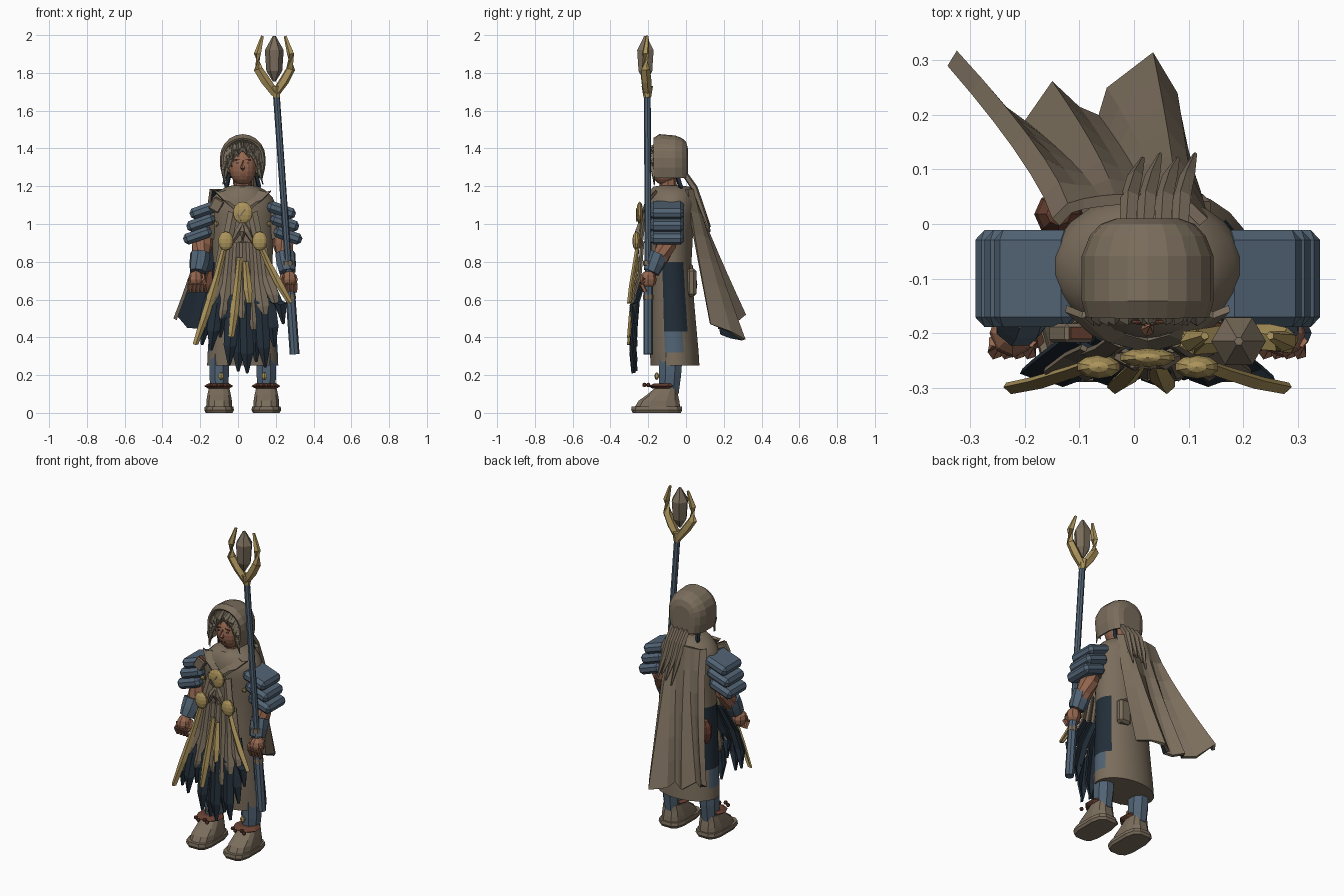
import bpy, bmesh, math, random
from mathutils import Vector, Matrix

random.seed(4)
if "Cube" in bpy.data.objects:
    bpy.data.objects.remove(bpy.data.objects["Cube"])
CX = 0.025  # body centre line


def make_mat(name, r, g, b):
    m = bpy.data.materials.new(name)
    m.use_nodes = True
    m.diffuse_color = (r, g, b, 1)
    m.node_tree.nodes["Principled BSDF"].inputs["Base Color"].default_value = (r, g, b, 1)
    return m


TAUPE = make_mat("taupe cloth", .195, .153, .107)
BLUE = make_mat("steel blue", .083, .125, .175)
NAVY = make_mat("navy cloth", .016, .027, .04)
GOLD = make_mat("old gold", .41, .295, .105)
SKIN = make_mat("skin", .3, .135, .08)
LEATHER = make_mat("red leather", .14, .052, .032)
HAIR = make_mat("hair", .2, .168, .12)


def finish(name, bm, *mats, normals=True):
    if normals:
        bmesh.ops.recalc_face_normals(bm, faces=bm.faces)
    me = bpy.data.meshes.new(name)
    bm.to_mesh(me)
    bm.free()
    for m in mats:
        me.materials.append(m)
    ob = bpy.data.objects.new(name, me)
    bpy.context.scene.collection.objects.link(ob)
    return ob


def solidify(ob, t, offset=0.0, inner=0):
    mod = ob.modifiers.new("thickness", "SOLIDIFY")
    mod.thickness, mod.offset, mod.material_offset = t, offset, inner
    return ob


def skin_rings(bm, rings, closed=True, caps=True):
    rows = [[bm.verts.new(p) for p in r] for r in rings]
    n = len(rows[0])
    for a, b in zip(rows, rows[1:]):
        for i in range(n if closed else n - 1):
            j = (i + 1) % n
            bm.faces.new((a[i], a[j], b[j], b[i]))
    if caps:
        bm.faces.new(rows[0])
        bm.faces.new(rows[-1])


def loft(name, rings, n, *mats, power=1.0):
    """Stack of rounded rings: (z, centre x, centre y, radius x, radius y)."""
    def ring(z, cx, cy, rx, ry):
        out = []
        for i in range(n):
            a = math.tau * (i + .5) / n
            c, s = math.cos(a), math.sin(a)
            out.append((cx + rx * math.copysign(abs(c) ** power, c),
                        cy + ry * math.copysign(abs(s) ** power, s), z))
        return out
    bm = bmesh.new()
    skin_rings(bm, [ring(*r) for r in rings])
    return finish(name, bm, *mats)


def tube(name, pts, radii, n, mat):
    pts = [Vector(p) for p in pts]
    rings = []
    for i, p in enumerate(pts):
        q = (pts[min(i + 1, len(pts) - 1)] - pts[max(i - 1, 0)]).to_track_quat("Z", "Y")
        rings.append([p + q @ Vector((math.cos(math.tau * k / n), math.sin(math.tau * k / n), 0)) * radii[i]
                      for k in range(n)])
    bm = bmesh.new()
    skin_rings(bm, rings)
    return finish(name, bm, mat)


def ball(name, loc, size, mat, u=10, v=7):
    bm = bmesh.new()
    bmesh.ops.create_uvsphere(bm, u_segments=u, v_segments=v, radius=1,
                              matrix=Matrix.Translation(loc) @ Matrix.Diagonal((*size, 1)))
    return finish(name, bm, mat)


def box(name, loc, size, mat, tilt=0.0, bevel=0.0):
    bm = bmesh.new()
    bmesh.ops.create_cube(bm, size=1, matrix=Matrix.Translation(loc) @ Matrix.Rotation(tilt, 4, "Y")
                          @ Matrix.Diagonal((*size, 1)))
    if bevel:
        bmesh.ops.bevel(bm, geom=bm.edges[:], offset=bevel, segments=1, affect="EDGES")
    return finish(name, bm, mat)


def strip(name, rows, mat, fold=.012, t=.01):
    """Creased ribbon of cloth: rows of (x, y, z, half width)."""
    bm = bmesh.new()
    skin_rings(bm, [[(x - w, y, z + w * .3), (x, y - fold, z), (x + w, y, z + w * .3)] for x, y, z, w in rows],
               closed=False, caps=False)
    return solidify(finish(name, bm, mat), t)


# Robe: torso and skirt, with dark panels showing at both hips
robe = loft("robe", [(.25, CX, -.058, .19, .13), (.32, CX, -.062, .187, .13), (.43, CX, -.068, .18, .126),
                     (.6, CX, -.075, .17, .118), (.8, CX, -.083, .158, .113), (.95, CX, -.08, .167, .118),
                     (1.05, CX, -.078, .178, .13), (1.1, CX, -.077, .178, .132), (1.14, CX, -.077, .16, .127),
                     (1.175, CX, -.077, .126, .115), (1.197, CX, -.077, .088, .097), (1.205, CX, -.08, .05, .05)],
            24, TAUPE, NAVY, BLUE)
for f in robe.data.polygons:
    c = f.center
    if .3 < c.z < .8 and abs(c.x - CX) > .1 and -.13 < c.y < -.01:
        if c.z > .43:
            f.material_index = 1
        elif c.y > -.1:
            f.material_index = 2
bpy.context.view_layer.objects.active = robe
robe.select_set(True)
bpy.ops.object.shade_smooth_by_angle(angle=math.radians(35))
robe.select_set(False)
box("belt_pouch", (.1, .03, .69), (.08, .05, .15), TAUPE, bevel=.014)
box("belt_back", (CX, .028, .76), (.14, .02, .05), TAUPE, bevel=.006)
ball("leather_pouch", (-.138, .018, .68), (.045, .042, .078), LEATHER, 8, 6)

# Legs, shoes and ankle wraps
for side, sx in (("right", -1), ("left", 1)):
    x = CX + sx * .125
    loft(side + "_leg", [(.1, x, -.09, .048, .055), (.2, x, -.085, .056, .064), (.32, x, -.08, .055, .068)], 8, BLUE)
    loft(side + "_sole", [(0, x, -.155, .072, .13), (.015, x, -.155, .08, .138), (.035, x, -.155, .077, .135)],
         12, TAUPE, power=.6)
    loft(side + "_shoe", [(.035, x, -.15, .07, .122), (.065, x, -.143, .069, .11), (.095, x, -.125, .064, .085),
                          (.13, x, -.105, .056, .062)], 12, TAUPE, power=.75)
    loft(side + "_ankle_wrap", [(.13, x, -.12, .06, .06), (.142, x, -.125, .08, .075),
                                (.155, x, -.11, .058, .062)], 9, LEATHER)
    for k in range(4):
        ball(f"{side}_ankle_bead_{k}", (x + (k - 1.5) * .03, -.2 - .02 * (k % 2), .148), (.012,) * 3, LEATHER, 6, 4)
    ball(side + "_shin_bead", (x - .01 * sx, -.155, .195), (.015, .012, .02), GOLD, 6, 5)

    # Sleeves, forearms, bracers and hands
    elbow, wrist = (CX + sx * .215, -.105, .89), (CX + sx * .237, -.185, .745)
    tube(side + "_sleeve", [(CX + sx * .135, -.09, 1.08), (CX + sx * .18, -.09, 1.0), (CX + sx * .2, -.095, .93)],
         [.055, .062, .055], 8, TAUPE)
    tube(side + "_arm", [(CX + sx * .2, -.095, .96), elbow, (CX + sx * .226, -.13, .83), wrist],
         [.05, .055, .046, .034], 8, SKIN)
    tube(side + "_bracer", [(CX + sx * .226, -.142, .842), (CX + sx * .23, -.165, .79), wrist],
         [.054, .053, .045], 8, BLUE)
    hx = CX + sx * .248
    ball(side + "_palm", (hx, -.2, .705), (.042, .045, .048), SKIN, 8, 6)
    for k in range(4):
        fx = hx + (k - 1.5) * .021
        tube(f"{side}_finger_{k}", [(fx, -.215, .71), (fx, -.235, .68), (fx, -.215, .64)],
             [.014, .014, .01], 5, SKIN)
    tube(side + "_thumb", [(hx - sx * .035, -.19, .73), (hx - sx * .045, -.215, .69), (hx - sx * .03, -.225, .66)],
         [.015, .014, .01], 5, SKIN)

    # Stacked shoulder plates
    for k in range(3):
        box(f"{side}_shoulder_plate_{k}", (CX + sx * (.205 + .017 * k), -.1, 1.073 - .067 * k),
            (.155, .178, .06), BLUE, tilt=sx * .34, bevel=.018)

# Head and face
tube("neck", [(CX, -.09, 1.17), (CX, -.1, 1.26)], [.045, .045], 8, SKIN)
ball("head", (CX, -.114, 1.305), (.074, .074, .1), SKIN, 16, 12)
tube("nose", [(CX, -.183, 1.335), (CX, -.194, 1.298), (CX, -.18, 1.288)], [.006, .013, .008], 5, SKIN)
box("mouth", (CX, -.176, 1.26), (.03, .012, .006), LEATHER)
for sx in (-1, 1):
    box("eye", (CX + sx * .027, -.179, 1.323), (.015, .006, .006), NAVY)
    box("brow", (CX + sx * .028, -.177, 1.34), (.03, .01, .005), LEATHER, tilt=sx * .15)

# Hood: arches lofted from the face opening to the back of the head
bm = bmesh.new()
arches = []
for y, s, top in ((-.17, .93, .1), (-.14, 1, .12), (-.06, 1, .113), (-.025, .88, .1), (-.005, .72, .083),
                  (.004, .5, .05)):
    arc = [(CX - .1 * s, y, 1.245), (CX - .113 * s, y, 1.3)]
    for k in range(11):
        a = math.pi * (1 - k / 10)
        arc.append((CX + .115 * s * math.cos(a), y, 1.35 + top * math.sin(a)))
    arches.append(arc + [(CX + .113 * s, y, 1.3), (CX + .1 * s, y, 1.245)])
skin_rings(bm, arches, closed=False, caps=False)
bm.verts.ensure_lookup_table()
bm.faces.new(bm.verts[-len(arches[0]):])
solidify(finish("hood", bm, TAUPE), .012)

# Hair: locks framing the face and long braids down the back
for k in range(21):
    a = math.pi * (k + .5) / 21
    x, z = CX + .098 * math.cos(a), 1.35 + .075 * math.sin(a)
    drop = .045 + .105 * abs(math.cos(a)) ** 1.7 + random.uniform(-.01, .015)
    jx = random.uniform(-.012, .012)
    tube(f"hair_lock_{k}", [(x, -.13, z), (x + jx, -.174, z - drop * .45), (x - jx, -.168, z - drop)],
         [.014, .014, .003], 4, HAIR)
for k in range(4):
    x = -.01 + .032 * k
    tube(f"back_braid_{k}", [(x, -.01, 1.27), (x + .003, .045, 1.19), (x + .012, .085, 1.08),
                             (x + .026, .12 + .008 * (k % 2), .96 + .025 * (k % 3))],
         [.016, .018, .015, .004], 5, TAUPE)
for sx in (-1, 1):
    tube("ear_lock", [(CX + sx * .07, -.05, 1.27), (CX + sx * .085, -.03, 1.2), (CX + sx * .08, -.02, 1.16)],
         [.014, .013, .003], 4, NAVY)

# Cape: folded sheet sweeping back from the shoulders
hem = [(-.342, .29, .5), (-.325, .318, .52), (-.255, .23, .45), (-.2, .19, .45), (-.15, .262, .42),
       (-.1, .215, .41), (-.065, .2, .42), (-.05, .25, .4), (.035, .315, .39), (.08, .24, .43), (.097, .13, .47)]
rows = []
for v in range(7):
    t = v / 6
    row = []
    for i, (x, y, z) in enumerate(hem):
        u = i / (len(hem) - 1)
        top = (-.15 + .285 * u, .01 + .045 * math.sin(math.pi * u) ** .4, 1.185)
        row.append((top[0] + (x - top[0]) * t ** 1.4, top[1] + (y - top[1]) * t ** 1.1, top[2] + (z - top[2]) * t))
    rows.append(row)
bm = bmesh.new()
skin_rings(bm, rows, closed=False, caps=False)
bm.normal_update()
if sum(f.normal.y for f in bm.faces) < 0:
    bmesh.ops.reverse_faces(bm, faces=bm.faces[:])
solidify(finish("cape", bm, TAUPE, NAVY, normals=False), .02, offset=-1, inner=1)

# Chest straps, medallion and clasps
for sx in (-1, 1):
    strip("collar_strap", [(CX + sx * .12, -.155, 1.165, .03), (CX + sx * .07, -.198, 1.115, .03),
                           (CX, -.217, 1.06, .03)], TAUPE, t=.015)
    strip("chest_strap", [(CX + sx * .05, -.21, 1.06, .025), (CX + sx * .07, -.225, .96, .025),
                          (CX + sx * .09, -.235, .87, .03)], TAUPE)
    ball("belt_clasp", (CX + sx * .09, -.262, .91), (.042, .022, .05), GOLD)
    ball("strap_stud", (CX + sx * .14, -.175, 1.0), (.014, .012, .014), GOLD, 6, 4)
box("chest_case", (-.115, -.2, 1.1), (.06, .035, .07), TAUPE, tilt=.5, bevel=.006)
box("chest_case_lid", (-.098, -.2, 1.131), (.045, .022, .008), LEATHER, tilt=.5)
ball("medallion", (CX, -.245, 1.06), (.054, .018, .058), GOLD)
for dx, dz, tilt in ((0, 0, .6), (-.018, -.025, -.5)):
    box("medallion_bar", (CX + dx, -.259, 1.06 + dz), (.008, .01, .045), TAUPE, tilt=tilt)
for a in (-.5, 0, .5):
    tube("chest_ornament", [(CX, -.24, 1.01), (CX + .05 * a, -.25, .96), (CX + .11 * a, -.245, .9)],
         [.012, .02, .008], 5, TAUPE)

# Front tabard: dark tatters behind, cloth strips above, gold ribbons on top
for k, tip in enumerate((.36, .33, .4, .25, .22, .21, .27, .24, .35, .47)):
    u = k / 9 * 2 - 1
    x, y = CX + u * .125, -.205 - .012 * (k % 2)
    strip(f"dark_tatter_{k}", [(x, y, .72, .025), (x + u * .05, y - .045, .58, .034),
                               (x + u * .075, y - .065, tip + .1, .032), (x + u * .09, y - .055, tip, .004)], NAVY)
for k, end in enumerate((.57, .5, .42, .5, .44, .52, .58)):
    u = k / 6 * 2 - 1
    x = CX + u * .1
    strip(f"cloth_strip_{k}", [(x, -.225, .9, .022), (x + u * .025, -.24, .72, .028),
                               (x + u * .06, -.268, end + .04, .03), (x + u * .07, -.272, end, .014)], TAUPE)
for k, (x, dx, start, end) in enumerate(((-.07, -.155, .88, .36), (.01, -.045, .82, .4), (.04, .02, .8, .58),
                                         (.12, .155, .88, .58))):
    strip(f"gold_ribbon_{k}", [(x, -.25, start, .011), (x + dx * .25, -.265, start * .7 + end * .3, .015),
                               (x + dx * .65, -.285, start * .3 + end * .7, .02), (x + dx, -.295, end, .012)], GOLD)

# Staff with forked gold head and crystal
tube("staff", [(.3, -.2, .31), (.275, -.2, .66), (.272, -.2, .7), (.202, -.205, 1.7)],
     [.026, .026, .018, .018], 8, BLUE)
for z in (.6, .78):
    tube("staff_ring", [(.322 - z * .0715, -.2, z), (.32 - z * .0715, -.2, z + .025)], [.028, .028], 8, TAUPE)
tube("staff_collar", [(.204, -.205, 1.67), (.2, -.205, 1.73)], [.02, .03], 6, GOLD)
for sx in (-1, 1):
    tube("staff_prong", [(.197, -.205, 1.69), (.195 + sx * .05, -.21, 1.76), (.192 + sx * .086, -.215, 1.82),
                         (.192 + sx * .088, -.215, 1.9), (.19 + sx * .06, -.205, 1.995)],
         [.022, .027, .025, .02, .008], 5, GOLD)
tube("crystal", [(.192, -.215, 1.755), (.192, -.215, 1.81), (.192, -.215, 1.92), (.192, -.215, 1.995)],
     [.008, .042, .05, .008], 6, TAUPE)
